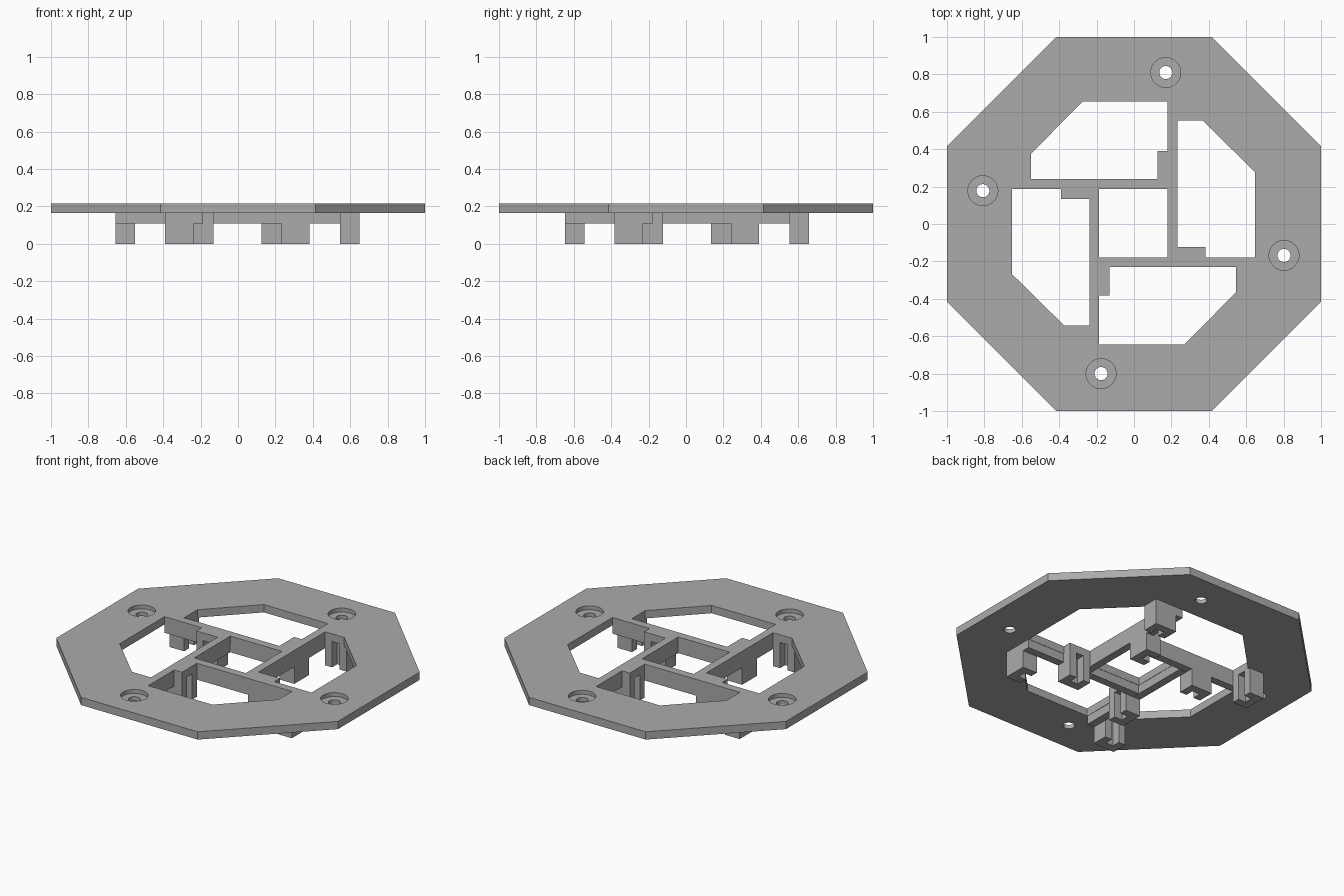
import bpy, bmesh, math
from mathutils import Matrix, Vector

cube = bpy.data.objects.get("Cube")
if cube:
    bpy.data.objects.remove(cube, do_unlink=True)

# One plain grey
grey = bpy.data.materials.new("mid_grey")
grey.use_nodes = True
colour = (0.41, 0.41, 0.41, 1)
grey.diffuse_color = colour
grey.node_tree.nodes["Principled BSDF"].inputs["Base Color"].default_value = colour

FOOT, BEAM, PLATE, FLOOR, TOP = 0, 0.11, 0.165, 0.19, 0.215
CENTRE = Vector((-0.003, 0.005))


def prism(name, loops, low, high):
    """Solid from an outline, with any further loops as holes."""
    bm = bmesh.new()
    rims = [[], []]
    for loop in loops:
        rings = [[bm.verts.new((x, y, z)) for x, y in loop] for z in (low, high)]
        n = len(loop)
        for rim, ring in zip(rims, rings):
            rim += [bm.edges.new((ring[i], ring[(i + 1) % n])) for i in range(n)]
        a, b = rings
        for i in range(n):
            j = (i + 1) % n
            bm.faces.new((a[i], a[j], b[j], b[i]))
    for rim in rims:
        bmesh.ops.triangle_fill(bm, edges=rim, use_beauty=True)
    bmesh.ops.recalc_face_normals(bm, faces=bm.faces)
    mesh = bpy.data.meshes.new(name)
    bm.to_mesh(mesh)
    bm.free()
    mesh.materials.append(grey)
    obj = bpy.data.objects.new(name, mesh)
    bpy.context.collection.objects.link(obj)
    return obj


def box(x0, x1, y0, y1):
    return [(x0, y0), (x1, y0), (x1, y1), (x0, y1)]


def circle(centre, radius, sides=48):
    return [(centre[0] + radius * math.cos(math.tau * i / sides),
             centre[1] + radius * math.sin(math.tau * i / sides)) for i in range(sides)]


def turned(loop, quarter):
    """Quarter turns of a loop about the frame's centre."""
    spin = Matrix.Rotation(quarter * math.pi / 2, 2)
    return [tuple(spin @ Vector(p) + CENTRE) for p in loop]


# Outlines of one quarter, relative to the frame's centre
window = [(-0.548, 0.235), (-0.548, 0.37), (-0.272, 0.65), (0.183, 0.65),
          (0.183, 0.386), (0.128, 0.386), (0.128, 0.235)]
screw = (0.173, 0.805)
beam = box(-0.652, 0.183, 0.185, 0.235)
# Channel-shaped holders: the inner opens to the middle, the outer along the beam
inner = [(-0.386, 0.128), (-0.337, 0.128), (-0.337, 0.183), (-0.284, 0.183),
         (-0.284, 0.128), (-0.235, 0.128), (-0.235, 0.235), (-0.386, 0.235)]
outer = [(-0.652, 0.235), (-0.548, 0.235), (-0.548, 0.284), (-0.6, 0.284),
         (-0.6, 0.337), (-0.548, 0.337), (-0.548, 0.386), (-0.652, 0.386)]

# Octagonal plate with windows, middle opening and screw recesses
c = math.tan(math.pi / 8)
octagon = [(1, -c), (1, c), (c, 1), (-c, 1), (-1, c), (-1, -c), (-c, -1), (c, -1)]
holes = [turned(box(-0.183, 0.183, -0.183, 0.183), 0)]
for q in range(4):
    holes += [turned(window, q), turned(circle(screw, 0.08), q)]
prism("octagonal_plate", [octagon] + holes, PLATE, TOP)

# Recess floors, beams and holders, repeated on each quarter
for q in range(4):
    prism(f"screw_seat_{q + 1}",
          [turned(circle(screw, 0.08), q), turned(circle(screw, 0.035), q)], PLATE, FLOOR)
    prism(f"beam_{q + 1}", [turned(beam, q)], BEAM, PLATE)
    prism(f"inner_holder_{q + 1}", [turned(inner, q)], FOOT, PLATE)
    prism(f"outer_holder_{q + 1}", [turned(outer, q)], FOOT, PLATE)
